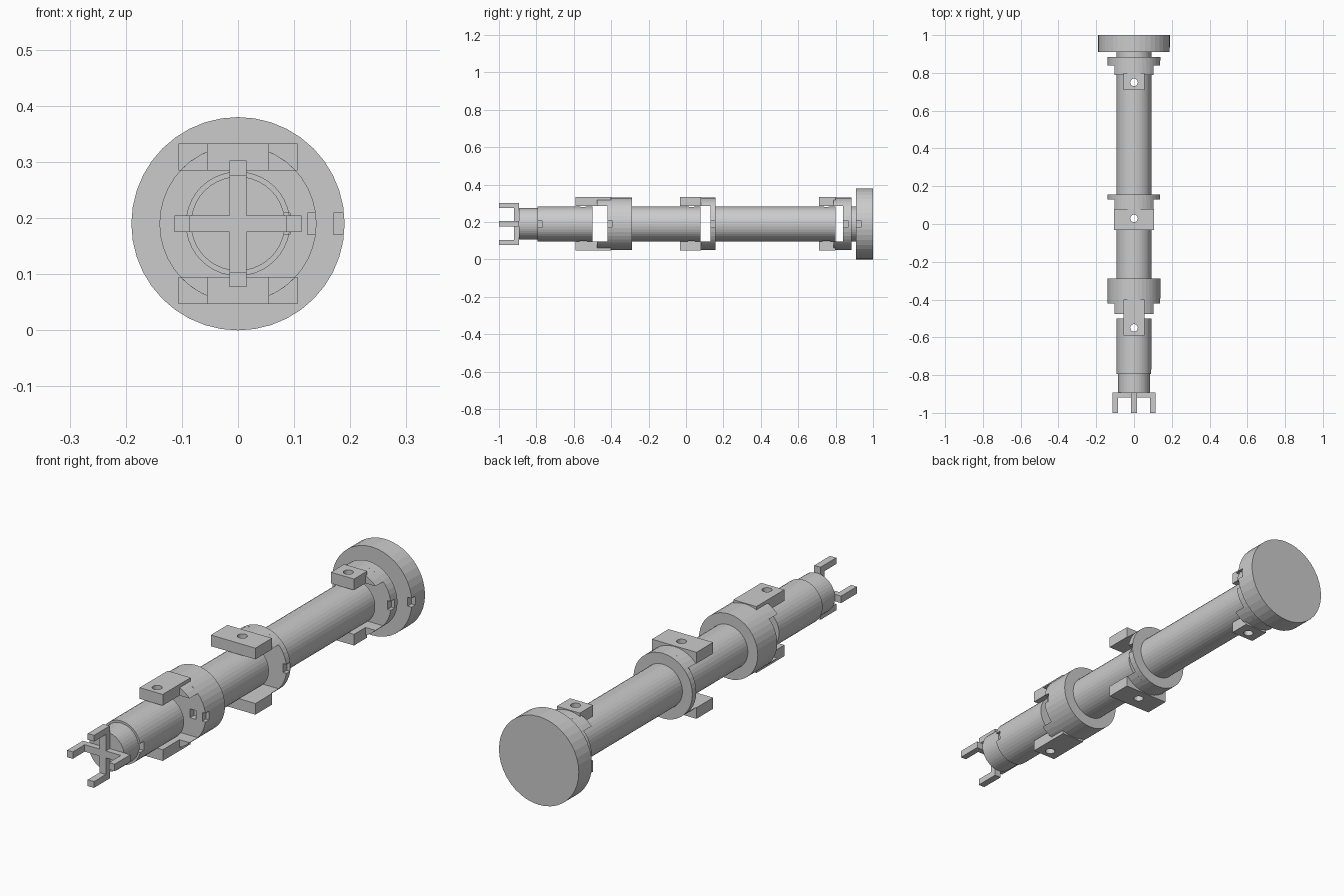
import bpy, bmesh, math

if "Cube" in bpy.data.objects:
    bpy.data.objects.remove(bpy.data.objects["Cube"])

CZ = 0.19          # height of the long axis
SIDES = 40
FLAT = 0.095       # half height of the open slot in each joint
COLLAR_R = 0.14
TUBE_R = 0.093


def extrude(name, profile, y0, y1):
    """Extrude an (x, z) profile, measured from the axis, along y."""
    bm = bmesh.new()
    front = bm.faces.new([bm.verts.new((x, y0, z + CZ)) for x, z in profile])
    ext = bmesh.ops.extrude_face_region(bm, geom=[front])
    for v in ext["geom"]:
        if isinstance(v, bmesh.types.BMVert):
            v.co.y = y1
    bmesh.ops.recalc_face_normals(bm, faces=bm.faces)
    mesh = bpy.data.meshes.new(name)
    bm.to_mesh(mesh)
    bm.free()
    obj = bpy.data.objects.new(name, mesh)
    bpy.context.collection.objects.link(obj)
    return obj


def disc(name, r, y0, y1):
    pts = [(r * math.cos(2 * math.pi * i / SIDES), r * math.sin(2 * math.pi * i / SIDES))
           for i in range(SIDES)]
    return extrude(name, pts, y0, y1)


def box(name, x0, x1, y0, y1, z0, z1):
    return extrude(name, [(x0, z0), (x1, z0), (x1, z1), (x0, z1)], y0, y1)


def cut(obj, cutter):
    cutter.hide_render = True
    mod = obj.modifiers.new("cut", 'BOOLEAN')
    mod.operation = 'DIFFERENCE'
    mod.solver = 'EXACT'
    mod.object = cutter
    bpy.context.view_layer.objects.active = obj
    bpy.ops.object.modifier_apply(modifier=mod.name)
    bpy.data.objects.remove(cutter)


def drill(obj, y):
    bpy.ops.mesh.primitive_cylinder_add(vertices=20, radius=0.02, depth=1, location=(0, y, CZ))
    cut(obj, bpy.context.object)


def notch(obj, x0, x1, y):
    """Small alignment notch in the front edge, on the right side only."""
    cut(obj, box("notch_cutter", x0, x1, y - 0.02, y + 0.025, -0.019, 0.019))


# Base disc
base = disc("base_disc", 0.19, 0.91, 1.0)
notch(base, 0.17, 0.25, 0.91)

# Tube segments: start, end, pin hole position, notched front
segments = [(-0.795, -0.50, -0.55, True), (-0.42, 0.077, 0.03, False),
            (0.13, 0.80, 0.75, False), (0.84, 0.92, None, False)]
for i, (y0, y1, hole, notched) in enumerate(segments):
    tube = disc(f"tube_segment_{i + 1}", TUBE_R, y0, y1)
    if hole is not None:
        drill(tube, hole)
    if notched:
        notch(tube, 0.066, 0.15, y0)

# Joints: plate half width, plate start, plate end, cap start, collar start, collar end, hole
a0 = math.asin(FLAT / COLLAR_R)
joints = [(0.055, -0.59, -0.40, -0.476, -0.42, -0.288, -0.55),
          (0.106, -0.033, 0.08, 0.078, 0.13, 0.157, 0.03),
          (0.055, 0.71, 0.80, 0.788, 0.84, 0.884, 0.75)]
for i, (w, p0, p1, c0, k0, k1, hole) in enumerate(joints):
    collar = disc(f"collar_{i + 1}", COLLAR_R, k0, k1)
    notch(collar, 0.124, 0.2, k0)
    if i == 0:
        # Inner slot in the first collar face
        inner = bpy.data.objects["tube_segment_2"]
        for part in (collar, inner):
            notch(part, 0.066, 0.093, k0)
    for side, s in (("top", 1), ("bottom", -1)):
        plate = box(f"{side}_plate_{i + 1}", -w, w, p0, p1, s * FLAT, s * 0.143)
        drill(plate, hole)
        arc = [a0 + (math.pi - 2 * a0) * t / 10 for t in range(11)]
        extrude(f"{side}_bridge_{i + 1}",
                [(COLLAR_R * math.cos(a), s * COLLAR_R * math.sin(a)) for a in arc], c0, k0)

# Narrow tip
disc("tip", 0.084, -0.893, -0.79)

# Cross plate with four prongs
R, H = 0.113, 0.015
extrude("cross_plate", [(-R, -H), (-H, -H), (-H, -R), (H, -R), (H, -H), (R, -H),
                        (R, H), (H, H), (H, R), (-H, R), (-H, H), (-R, H)], -0.919, -0.893)
for name, s in (("right", 1), ("left", -1)):
    box(f"{name}_prong", s * 0.086, s * R, -1.0, -0.919, -H, H)
for name, s in (("top", 1), ("bottom", -1)):
    box(f"{name}_prong", -H, H, -1.0, -0.919, s * 0.086, s * R)
